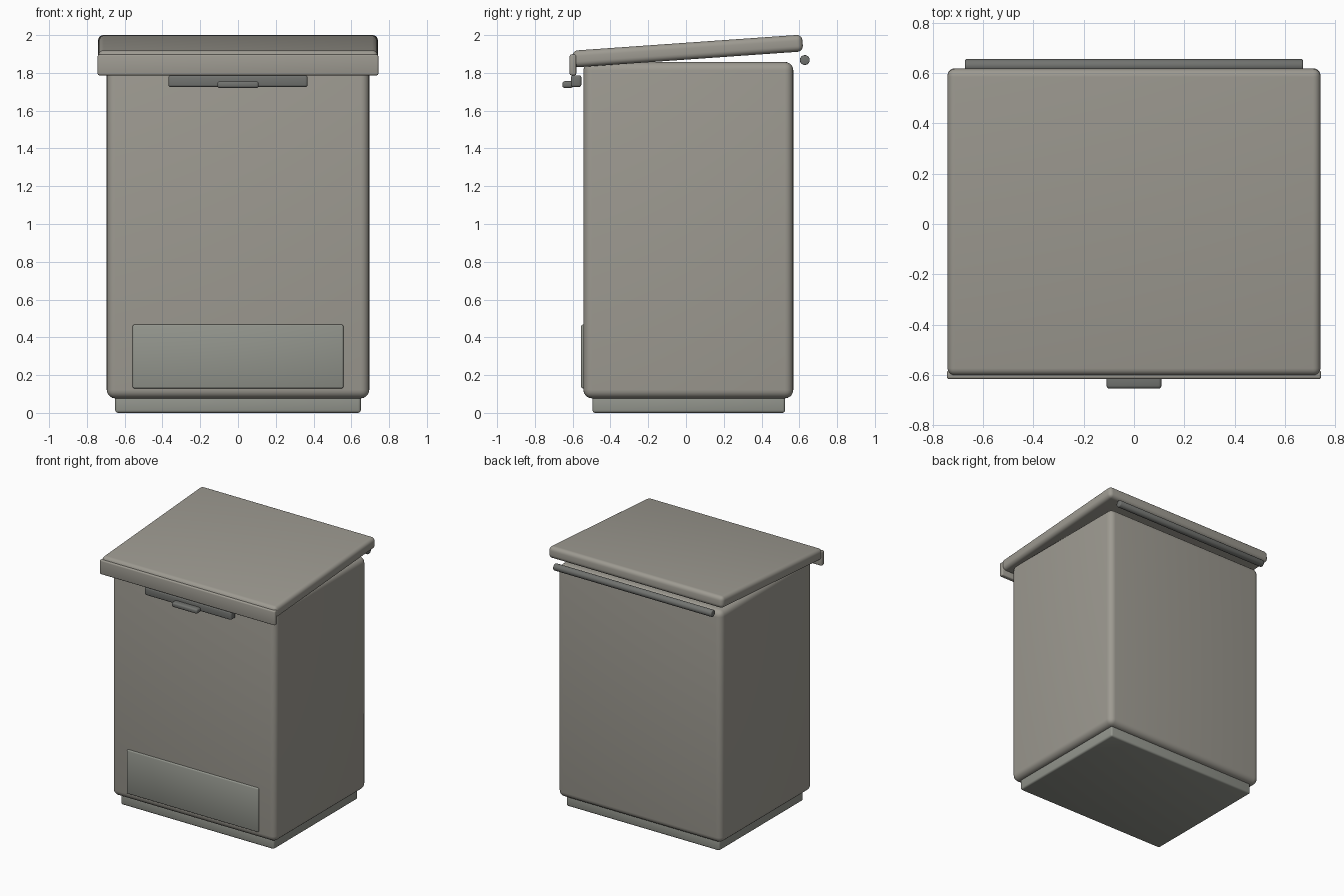
import bpy, math

if "Cube" in bpy.data.objects:
    bpy.data.objects.remove(bpy.data.objects["Cube"])


def paint(name, rgb):
    mat = bpy.data.materials.new(name)
    mat.diffuse_color = (*rgb, 1)
    mat.use_nodes = True
    mat.node_tree.nodes["Principled BSDF"].inputs["Base Color"].default_value = mat.diffuse_color
    return mat


SHELL = paint("warm_grey", (0.34, 0.325, 0.285))
TRIM = paint("cool_grey", (0.29, 0.30, 0.265))
DARK = paint("dark_grey", (0.165, 0.17, 0.16))


def finish(obj, name, mat, bevel, segments):
    obj.name = name
    obj.data.materials.append(mat)
    mod = obj.modifiers.new("rounding", "BEVEL")
    mod.width = bevel
    mod.segments = segments
    mod.limit_method = "ANGLE"
    bpy.ops.object.shade_smooth()
    return obj


def box(name, mat, x, y, z, bevel, segments=4, tilt=0.0):
    """Rounded box from (min, max) ranges, optionally tilted about x."""
    ranges = (x, y, z)
    bpy.ops.mesh.primitive_cube_add(size=1, location=[(a + b) / 2 for a, b in ranges])
    obj = bpy.context.object
    obj.scale = [b - a for a, b in ranges]
    bpy.ops.object.transform_apply(location=False, rotation=False, scale=True)
    obj.rotation_euler.x = tilt
    return finish(obj, name, mat, bevel, segments)


# Bin shell and plinth
box("body", SHELL, (-0.695, 0.695), (-0.543, 0.568), (0.077, 1.858), 0.045, 5)
box("base", TRIM, (-0.65, 0.65), (-0.495, 0.525), (0.0, 0.09), 0.014, 3)

# Plate on the lower front
box("front_panel", TRIM, (-0.558, 0.558), (-0.555, -0.53), (0.13, 0.467), 0.008, 2)

# Sloping lid with a hanging front lip
box("lid", SHELL, (-0.741, 0.741), (-0.602, 0.619), (1.871, 1.96), 0.03, 5, math.radians(4))
box("lid_lip", SHELL, (-0.743, 0.743), (-0.616, -0.581), (1.787, 1.897), 0.009, 3)

# Handle plate and pull tab under the lip
box("handle_plate", DARK, (-0.368, 0.368), (-0.61, -0.554), (1.725, 1.787), 0.012, 3)
box("pull_tab", DARK, (-0.109, 0.109), (-0.654, -0.598), (1.72, 1.756), 0.012, 3)

# Rear hinge rod
bpy.ops.mesh.primitive_cylinder_add(vertices=32, radius=0.026, depth=1.342,
                                    location=(0, 0.629, 1.868),
                                    rotation=(0, math.pi / 2, 0))
finish(bpy.context.object, "hinge_rod", DARK, 0.005, 2)
